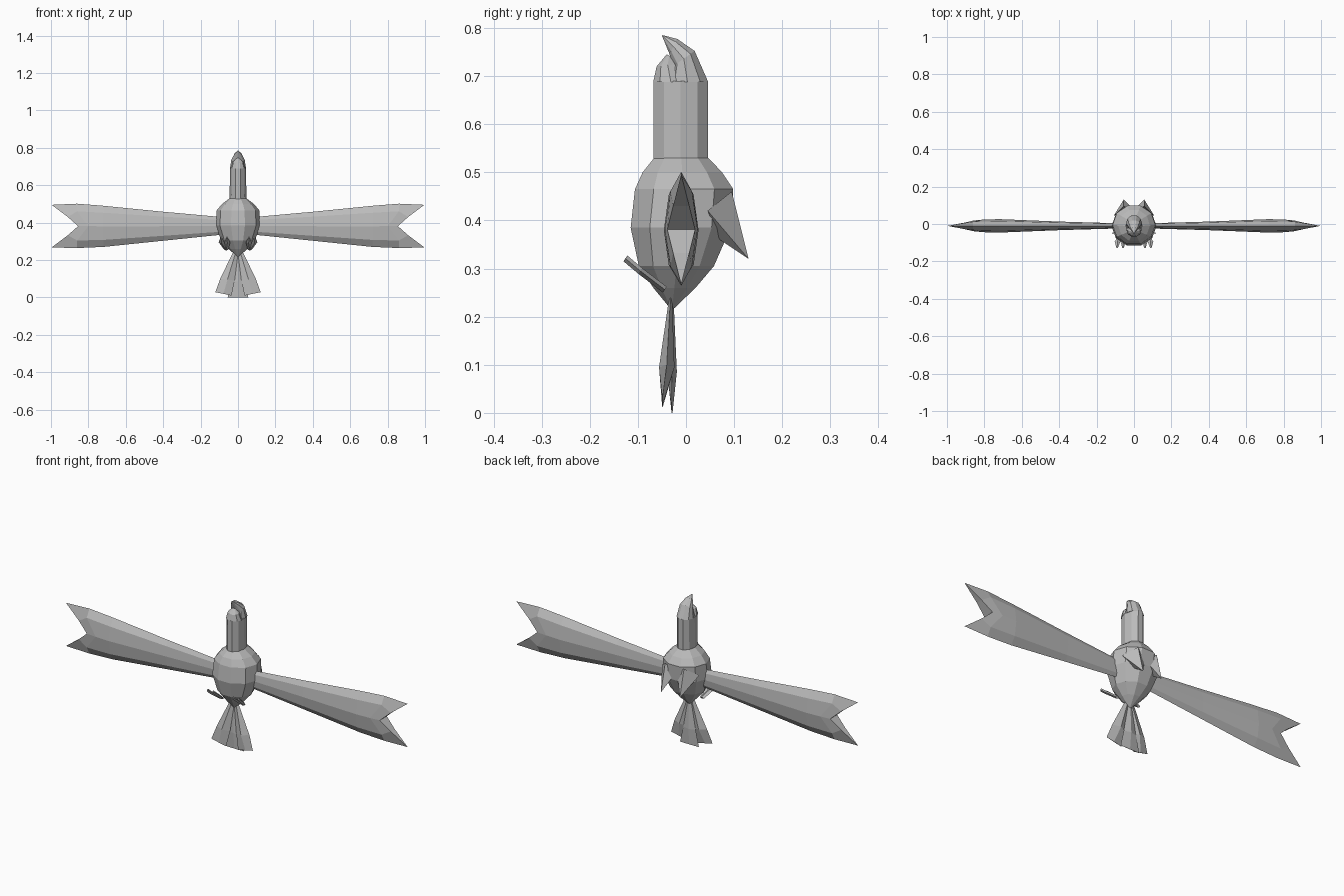
import bpy, bmesh, math
from mathutils import Vector

cube = bpy.data.objects.get("Cube")
if cube:
    bpy.data.objects.remove(cube)

grey = bpy.data.materials.new("plain_grey")
grey.use_nodes = True
colour = (0.5, 0.5, 0.5, 1)
grey.diffuse_color = colour
grey.node_tree.nodes["Principled BSDF"].inputs["Base Color"].default_value = colour


def finish(name, bm):
    bmesh.ops.remove_doubles(bm, verts=bm.verts, dist=0.0003)
    bmesh.ops.recalc_face_normals(bm, faces=bm.faces)
    mesh = bpy.data.meshes.new(name)
    bm.to_mesh(mesh)
    bm.free()
    mesh.materials.append(grey)
    obj = bpy.data.objects.new(name, mesh)
    bpy.context.collection.objects.link(obj)
    return obj


def skin(bm, rings):
    """Join rings of equal length with quads; return the vertex rings."""
    vs = [[bm.verts.new(p) for p in ring] for ring in rings]
    n = len(vs[0])
    for a, b in zip(vs, vs[1:]):
        for i in range(n):
            j = (i + 1) % n
            bm.faces.new((a[i], a[j], b[j], b[i]))
    return vs


def loft(name, rings):
    bm = bmesh.new()
    vs = skin(bm, rings)
    bm.faces.new(vs[0])
    bm.faces.new(vs[-1])
    return finish(name, bm)


def ellipse(front, back, rx, n=10):
    """Ring across x, spanning a front and a back point given as (y, z)."""
    f, b = Vector((0, *front)), Vector((0, *back))
    mid, half = (f + b) / 2, (f - b) / 2
    angles = [math.tau * (i + 0.5) / n for i in range(n)]
    return [mid + half * (math.cos(a) / math.cos(math.pi / n))
            + Vector((rx * math.sin(a), 0, 0)) for a in angles]


def level(z, y0, y1, rx):
    return ellipse((y0, z), (y1, z), rx)


# Body, neck and open beak
loft("body", [level(0.215, -0.031, -0.027, 0.003), level(0.26, -0.068, 0.02, 0.05),
              level(0.305, -0.098, 0.058, 0.09), level(0.385, -0.115, 0.093, 0.12),
              level(0.465, -0.106, 0.098, 0.114), level(0.5, -0.09, 0.075, 0.085),
              level(0.53, -0.066, 0.046, 0.045)])
loft("neck", [level(0.52, -0.068, 0.046, 0.045), level(0.69, -0.068, 0.046, 0.043)])
loft("lower_beak", [ellipse((-0.068, 0.688), (0.005, 0.688), 0.041),
                    ellipse((-0.061, 0.72), (-0.015, 0.725), 0.03),
                    ellipse((-0.04, 0.745), (-0.03, 0.74), 0.008)])
loft("upper_beak", [ellipse((-0.04, 0.688), (0.046, 0.688), 0.043),
                    ellipse((-0.027, 0.72), (0.018, 0.752), 0.036),
                    ellipse((-0.034, 0.745), (-0.018, 0.777), 0.022),
                    ellipse((-0.05, 0.784), (-0.049, 0.785), 0.002)])


def wing_ring(x, low, high, thick, s):
    """Eight-sided lens standing upright at x."""
    mid, h = (low + high) / 2, (high - low) / 2
    shape = [(0, 1), (-0.72, 0.66), (-1, 0), (-0.72, -0.66),
             (0, -1), (0.72, -0.66), (1, 0), (0.72, 0.66)]
    return [(s * x, -0.01 + thick * u, mid + h * v) for u, v in shape]


for side, s in (("left", 1), ("right", -1)):
    # Wing with a forked end
    tip = wing_ring(0.855, 0.267, 0.495, 0.029, s)
    for i, x in ((0, 0.997), (4, 0.997), (1, 0.91), (3, 0.91), (5, 0.91), (7, 0.91)):
        dz = (tip[i][2] - 0.381) * (1 if i in (0, 4) else 0.65)
        tip[i] = (s * x, -0.01 + (tip[i][1] + 0.01) * 0.8, 0.381 + dz)
    bm = bmesh.new()
    vs = skin(bm, [wing_ring(0.09, 0.335, 0.43, 0.014, s),
                   wing_ring(0.4, 0.303, 0.458, 0.023, s),
                   wing_ring(0.72, 0.27, 0.49, 0.036, s),
                   wing_ring(0.86, 0.264, 0.501, 0.031, s)[:2]
                   + [(s * 0.8, -0.044, 0.381)]
                   + wing_ring(0.86, 0.264, 0.501, 0.031, s)[3:6]
                   + [(s * 0.8, 0.024, 0.381)]
                   + wing_ring(0.86, 0.264, 0.501, 0.031, s)[7:], tip])
    bm.faces.new(vs[0])
    e = vs[-1]
    for ids in ((0, 1, 7), (1, 2, 6, 7), (2, 3, 5, 6), (3, 4, 5)):
        bm.faces.new([e[i] for i in ids])
    finish(side + "_wing", bm)

    # Outer tail feather
    def feather(x0, z0, x1, z1, y, t):
        xm, zm = (x0 + x1) / 2, (z0 + z1) / 2
        return [(s * x0, y, z0), (s * xm, y - t, zm),
                (s * x1, y, z1), (s * xm, y + t, zm)]
    loft(side + "_tail_feather", [feather(0, 0.235, 0.025, 0.245, -0.032, 0.003),
                                  feather(0.018, 0.09, 0.095, 0.1, -0.04, 0.016),
                                  feather(0.035, 0.01, 0.121, 0.028, -0.049, 0.001)])

    # Pointed feather hanging off the back
    bm = bmesh.new()
    base = [bm.verts.new((s * x, y, z)) for x, y, z in
            ((0.0, 0.075, 0.425), (0.055, 0.095, 0.46), (0.108, 0.045, 0.42), (0.055, 0.07, 0.36))]
    point = bm.verts.new((s * 0.055, 0.13, 0.32))
    bm.faces.new(base)
    for i in range(4):
        bm.faces.new((base[i], base[(i + 1) % 4], point))
    finish(side + "_back_feather", bm)

    # Foot with two toes, angled up and forward
    def toe_ring(x, y, z, w):
        return [(s * (x - w), y, z), (s * x, y - 0.004, z - 0.006),
                (s * (x + w), y, z), (s * x, y + 0.004, z + 0.006)]
    for toe, x in (("inner", 0.057), ("outer", 0.088)):
        loft(f"{side}_{toe}_toe", [toe_ring(0.063, -0.044, 0.256, 0.012),
                                   toe_ring(x, -0.095, 0.295, 0.015),
                                   toe_ring(x + 0.002, -0.126, 0.321, 0.004)])

# Middle tail feather
loft("middle_tail_feather", [[(-w, -0.029, z), (0, -0.029 - t, z), (w, -0.029, z), (0, -0.029 + t, z)]
                             for z, w, t in ((0.24, 0.008, 0.003), (0.085, 0.036, 0.01), (0.0, 0.055, 0.001))])
